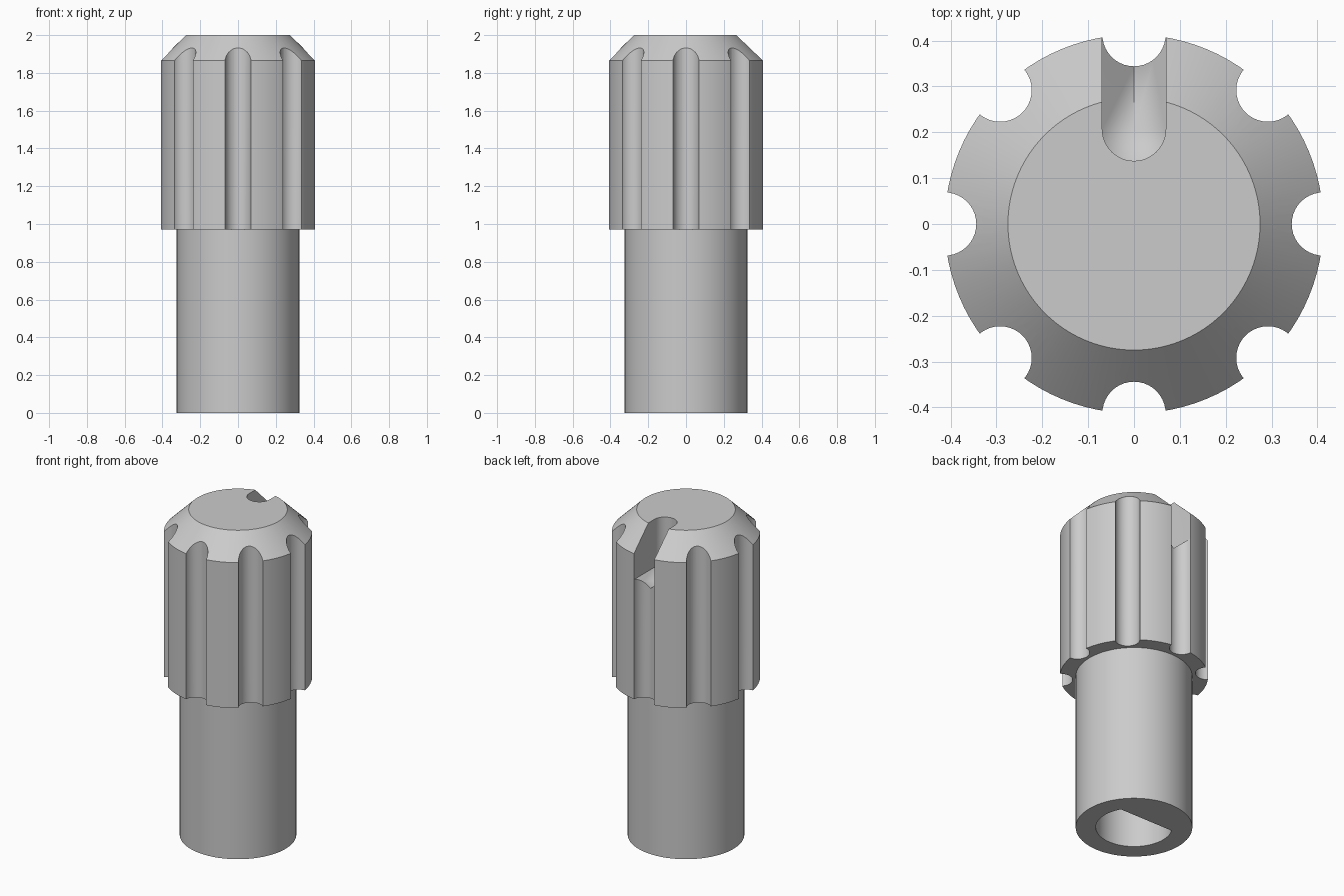
import bpy, bmesh
from math import sin, cos, pi, radians

cube = bpy.data.objects.get("Cube")
if cube:
    bpy.data.objects.remove(cube, do_unlink=True)

grey = bpy.data.materials.new("plain grey")
grey.use_nodes = True
grey.diffuse_color = (0.6, 0.6, 0.6, 1)
grey.node_tree.nodes["Principled BSDF"].inputs["Base Color"].default_value = (0.6, 0.6, 0.6, 1)

HEAD_R = 0.413
FLUTE_R = 0.069


def make_object(name, bm):
    bmesh.ops.recalc_face_normals(bm, faces=bm.faces)
    mesh = bpy.data.meshes.new(name)
    bm.to_mesh(mesh)
    bm.free()
    mesh.materials.append(grey)
    obj = bpy.data.objects.new(name, mesh)
    bpy.context.collection.objects.link(obj)
    return obj


def arc(radius, start, end, steps, cx=0, cy=0):
    angles = [start + (end - start) * i / steps for i in range(steps + 1)]
    return [(cx + radius * cos(a), cy + radius * sin(a)) for a in angles]


def prism(name, outline, bottom, top):
    bm = bmesh.new()
    face = bm.faces.new([bm.verts.new((x, y, bottom)) for x, y in outline])
    result = bmesh.ops.extrude_face_region(bm, geom=[face])
    moved = [v for v in result["geom"] if isinstance(v, bmesh.types.BMVert)]
    bmesh.ops.translate(bm, verts=moved, vec=(0, 0, top - bottom))
    return make_object(name, bm)


def lathe(name, profile, steps):
    bm = bmesh.new()
    verts = [bm.verts.new((r, 0, z)) for r, z in profile]
    edges = [bm.edges.new(pair) for pair in zip(verts, verts[1:])]
    bmesh.ops.spin(bm, geom=verts + edges, cent=(0, 0, 0), axis=(0, 0, 1),
                   angle=2 * pi, steps=steps, use_duplicate=False)
    bmesh.ops.remove_doubles(bm, verts=bm.verts, dist=0.0001)
    rims = [e for e in bm.edges if e.is_boundary]
    if rims:
        bmesh.ops.holes_fill(bm, edges=rims)
    # Merge the end fans into single flat discs
    bmesh.ops.dissolve_limit(bm, angle_limit=radians(0.5), verts=bm.verts, edges=bm.edges)
    return make_object(name, bm)


def cut(target, cutter):
    cutter.hide_render = True
    mod = target.modifiers.new("cut", "BOOLEAN")
    mod.operation = "DIFFERENCE"
    mod.solver = "EXACT"
    mod.object = cutter
    bpy.context.view_layer.objects.active = target
    bpy.ops.object.modifier_apply(modifier=mod.name)
    bpy.data.objects.remove(cutter, do_unlink=True)


# Stem and chamfered head, turned as one solid
knob = lathe("control_knob", [(0, 0), (0.325, 0), (0.325, 0.97), (HEAD_R, 0.97),
                              (HEAD_R, 1.865), (0.275, 2), (0, 2)], 96)

# Eight grip flutes around the head
for i in range(8):
    a = i * pi / 4
    outline = arc(FLUTE_R, 0, 2 * pi, 40, HEAD_R * cos(a), HEAD_R * sin(a))[:-1]
    cut(knob, prism("flute_cutter", outline, 0.9, 2.1))

# Pointer slot with a V floor and a conical inner end
slot_y, floor_z, wall_z = 0.207, 1.645, 1.705
half = FLUTE_R + 0.0003
bm = bmesh.new()
outline = arc(half, pi, 2 * pi, 24, 0, slot_y) + [(half, 0.6), (-half, 0.6)]
for z in (wall_z, 2.1):
    for x, y in outline:
        bm.verts.new((x, y, z))
for y in (slot_y, 0.6):
    bm.verts.new((0, y, floor_z))
bmesh.ops.convex_hull(bm, input=bm.verts)
cut(knob, make_object("slot_cutter", bm))

# D-shaped shaft hole, flat side towards the slot
cut(knob, prism("shaft_hole_cutter", arc(0.2133, pi - pi / 6, 2 * pi + pi / 6, 64), -0.1, 0.95))

# Smooth round walls, crisp edges
bpy.ops.object.select_all(action="DESELECT")
knob.select_set(True)
bpy.context.view_layer.objects.active = knob
bpy.ops.object.shade_smooth_by_angle(angle=radians(25))
